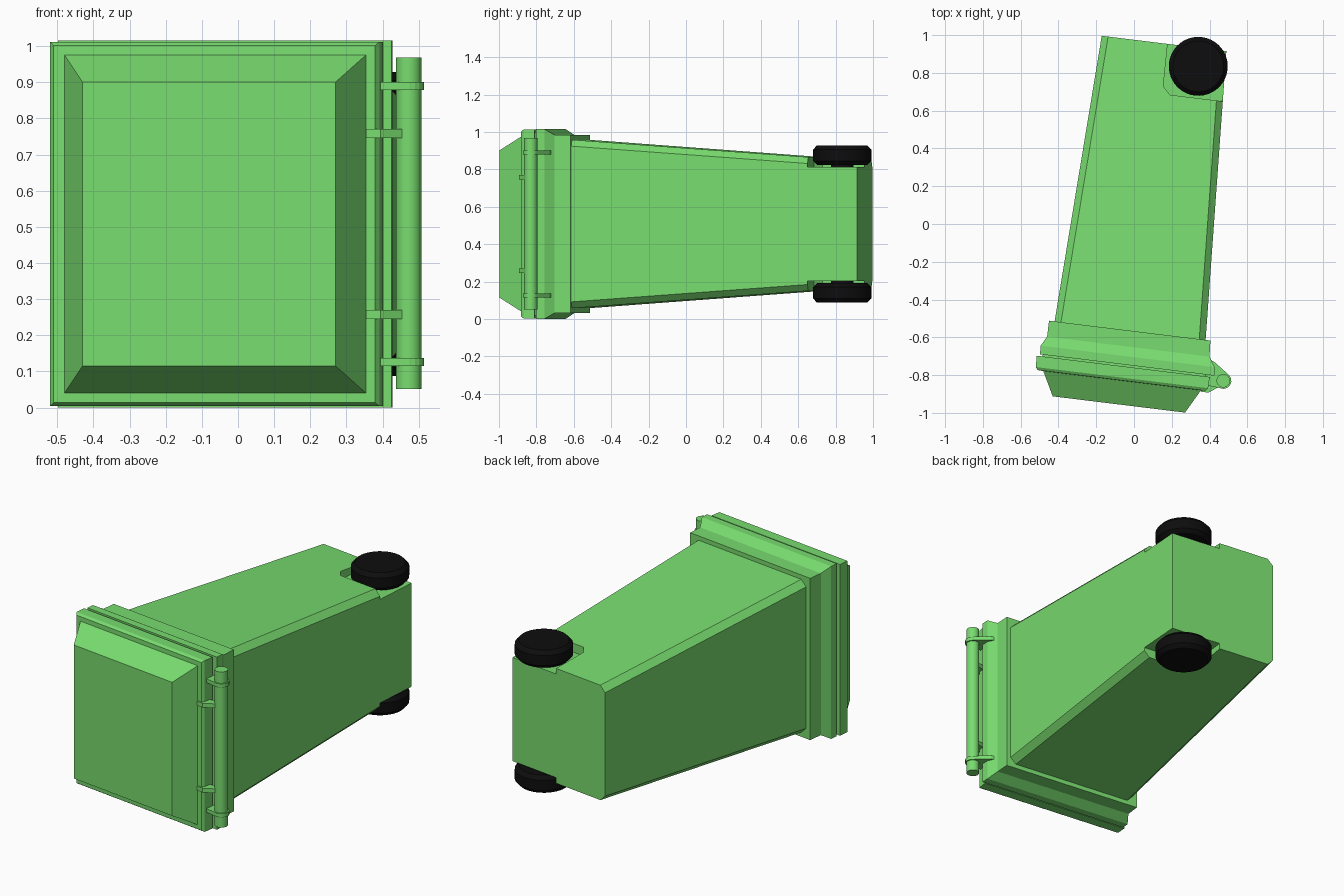
import bpy, bmesh, math

cube = bpy.data.objects.get("Cube")
if cube:
    bpy.data.objects.remove(cube, do_unlink=True)

TILT = math.radians(-7)   # the bin lies on its side, turned slightly
MID = 0.508               # height of the bin's centre plane


def material(name, rgb, rough):
    m = bpy.data.materials.new(name)
    m.use_nodes = True
    m.diffuse_color = (*rgb, 1)
    bsdf = m.node_tree.nodes["Principled BSDF"]
    bsdf.inputs["Base Color"].default_value = (*rgb, 1)
    bsdf.inputs["Roughness"].default_value = rough
    return m


GREEN = material("bin_green", (0.19, 0.72, 0.16), 0.6)
BLACK = material("tyre_black", (0.004, 0.004, 0.004), 0.8)


def loft(name, rings, mat, smooth=False):
    """Skin a list of equal-length point rings and cap both ends."""
    bm = bmesh.new()
    vs = [[bm.verts.new(p) for p in r] for r in rings]
    n = len(vs[0])
    for a, b in zip(vs, vs[1:]):
        for i in range(n):
            j = (i + 1) % n
            bm.faces.new((a[i], a[j], b[j], b[i]))
    bm.faces.new(vs[0][::-1])
    bm.faces.new(vs[-1])
    bmesh.ops.recalc_face_normals(bm, faces=bm.faces[:])
    me = bpy.data.meshes.new(name)
    bm.to_mesh(me)
    bm.free()
    me.materials.append(mat)
    ob = bpy.data.objects.new(name, me)
    bpy.context.collection.objects.link(ob)
    ob.rotation_euler.z = TILT
    ob.location.z = MID
    if smooth:
        select(ob)
        bpy.ops.object.shade_smooth_by_angle(angle=math.radians(35))
    return ob


def select(ob):
    bpy.ops.object.select_all(action='DESELECT')
    ob.select_set(True)
    bpy.context.view_layer.objects.active = ob


def rect(v, u0, u1, h, c=0.0):
    """Cross-section of the bin at v, with optional chamfered corners."""
    if c == 0:
        return [(u0, v, -h), (u1, v, -h), (u1, v, h), (u0, v, h)]
    return [(u0 + c, v, -h), (u1 - c, v, -h), (u1, v, -h + c), (u1, v, h - c),
            (u1 - c, v, h), (u0 + c, v, h), (u0, v, h - c), (u0, v, -h + c)]


def plate(name, outline, z, thick, mat=GREEN):
    """Extrude a flat outline along z."""
    return loft(name, [[(u, v, z + s * thick / 2) for u, v in outline]
                       for s in (-1, 1)], mat)


def lathe(name, cu, cv, profile, sides, mat):
    """Turn (radius, z) pairs around an upright axis."""
    ang = [2 * math.pi * i / sides for i in range(sides)]
    return loft(name, [[(cu + r * math.cos(a), cv + r * math.sin(a), z)
                        for a in ang] for r, z in profile], mat, True)


# Tapered body with chamfered long edges
body = loft("bin_body", [rect(-0.60, -0.356, 0.453, 0.453, 0.034),
                         rect(0.968, -0.291, 0.374, 0.338, 0.034)], GREEN)

# Wheel wells cut from both bottom corners
well = [(0.058, 1.1), (0.065, 0.743), (0.105, 0.702), (0.6, 0.702)]
well.append((0.6, 1.1))
for s in (1, -1):
    cutter = plate("well_cutter", well, s * 0.455, 0.30)
    cutter.hide_render = True
    bpy.context.view_layer.update()
    mod = body.modifiers.new("well", 'BOOLEAN')
    mod.operation = 'DIFFERENCE'
    mod.solver = 'EXACT'
    mod.object = cutter
    select(body)
    bpy.ops.object.modifier_apply(modifier=mod.name)
    bpy.data.objects.remove(cutter, do_unlink=True)

# Flared rim around the mouth
loft("rim", [rect(-0.563, -0.384, 0.477, 0.476), rect(-0.648, -0.384, 0.482, 0.476),
             rect(-0.70, -0.412, 0.516, 0.508), rect(-0.745, -0.410, 0.520, 0.508)], GREEN)

# Recessed seam between rim and lid
loft("lid_seam", [rect(-0.74, -0.395, 0.475, 0.49), rect(-0.765, -0.395, 0.475, 0.49)], GREEN)

# Lid: flat border with a raised sloping panel
loft("lid", [rect(-0.755, -0.426, 0.497, 0.504), rect(-0.815, -0.424, 0.495, 0.504),
             rect(-0.830, -0.412, 0.484, 0.494), rect(-0.831, -0.382, 0.459, 0.468),
             rect(-0.958, -0.316, 0.390, 0.393)], GREEN)

# Handle bar with its brackets and the lid hinges
BAR = (0.570, -0.766)
lathe("handle_bar", *BAR, [(0.036, -0.456), (0.036, 0.46)], 16, GREEN)
arc = [(BAR[0] + 0.043 * math.cos(a), BAR[1] + 0.043 * math.sin(a))
       for a in (math.radians(d) for d in range(-80, 61, 20))]
bracket = [(0.47, -0.80)] + arc + [(0.51, -0.672), (0.47, -0.66)]
hinge = [(0.46, -0.838), (0.50, -0.838), (0.575, -0.785), (0.575, -0.75), (0.46, -0.79)]
for s, side in ((1, "upper"), (-1, "lower")):
    plate(side + "_handle_bracket", bracket, s * 0.382, 0.022)
    plate(side + "_lid_hinge", hinge, s * 0.25, 0.025)
    # Wheel with bevelled edges and a short hub into the well
    wheel = [(0.06, 0.29), (0.06, 0.316), (0.135, 0.316), (0.156, 0.338),
             (0.156, 0.397), (0.135, 0.420)]
    lathe(side + "_wheel", 0.236, 0.870, [(r, s * z) for r, z in wheel], 40, BLACK)
